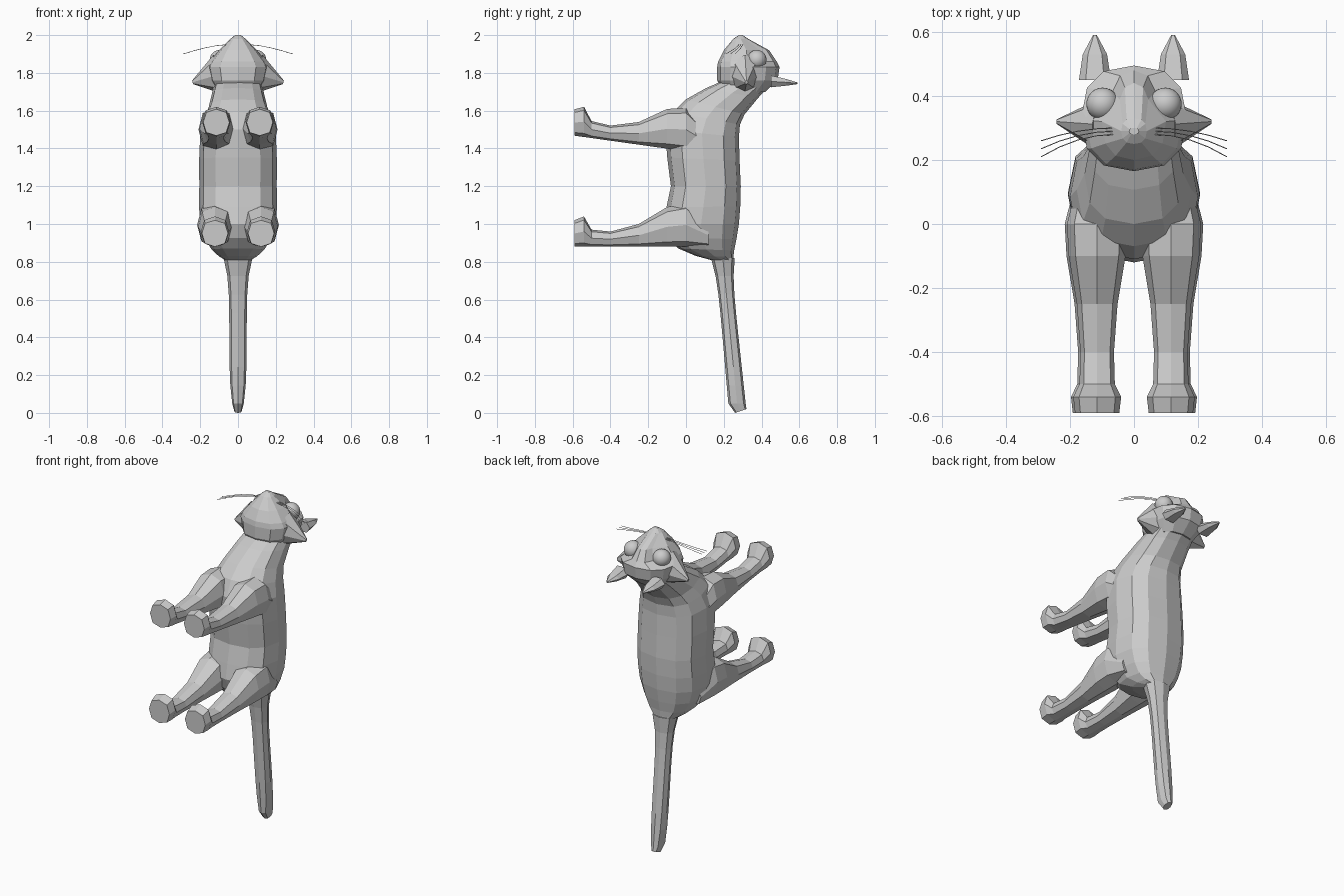
import bpy, bmesh, math
from mathutils import Vector

if "Cube" in bpy.data.objects:
    bpy.data.objects.remove(bpy.data.objects["Cube"])

grey = bpy.data.materials.new("plain grey")
grey.use_nodes = True
grey.diffuse_color = (0.6, 0.6, 0.6, 1)
grey.node_tree.nodes["Principled BSDF"].inputs["Base Color"].default_value = grey.diffuse_color


def signed_power(value, exponent):
    return math.copysign(abs(value) ** exponent, value)


def add_mesh(name, bm):
    bmesh.ops.recalc_face_normals(bm, faces=bm.faces)
    mesh = bpy.data.meshes.new(name)
    bm.to_mesh(mesh)
    bm.free()
    mesh.materials.append(grey)
    part = bpy.data.objects.new(name, mesh)
    bpy.context.collection.objects.link(part)
    return part


def smooth_rings(keys):
    """Add a curved in-between ring halfway along each gap."""
    keys = [Vector(key) for key in keys]
    result = [keys[0]]
    for i, (start, end) in enumerate(zip(keys, keys[1:])):
        before = keys[max(i - 1, 0)]
        after = keys[min(i + 2, len(keys) - 1)]
        result += [((start + end) * 9 - before - after) / 16, end]
    return result


def loft(name, rings, sides, centre=0):
    """Skin boxy rings, each spanning a lower and an upper point with a half width.
    An optional last value narrows the upper half of the ring."""
    bm = bmesh.new()
    loops = []
    for low_y, low_z, high_y, high_z, half_width, *pinch in rings:
        low, high = Vector((centre, low_y, low_z)), Vector((centre, high_y, high_z))
        middle, reach = (low + high) / 2, (high - low) / 2
        loop = []
        for i in range(sides):
            angle = math.tau * i / sides
            up = signed_power(math.sin(angle), 0.8)
            width = half_width * (pinch[0] if pinch and up > 0.2 else 1)
            across = Vector((width * signed_power(math.cos(angle), 0.8), 0, 0))
            loop.append(bm.verts.new(middle + across + reach * up))
        loops.append(loop)
    for near, far in zip(loops, loops[1:]):
        for i in range(sides):
            j = (i + 1) % sides
            bm.faces.new((near[i], near[j], far[j], far[i]))
    bm.faces.new(loops[0])
    bm.faces.new(loops[-1])
    return add_mesh(name, bm)


# Torso and neck, from rump to skull
loft("torso", smooth_rings([
    (.13, .81, .25, .81, .07),
    (-.04, .87, .255, .86, .14),
    (-.12, 1, .28, 1, .2),
    (-.08, 1.2, .29, 1.2, .205),
    (-.11, 1.5, .28, 1.46, .2),
    (0, 1.66, .31, 1.58, .155),
    (.2, 1.76, .45, 1.74, .125)]), 12)

# Tail, flared at the root and blunt at the tip
tail_rings = []
for step in range(9):
    t = step / 8
    z, middle = .82 - .77 * t, .195 + .075 * t
    thick = .038 + .008 * t + .025 * (1 - t) ** 8
    tail_rings.append((middle - thick, z, middle + thick, z,
                       .046 * (1 - t ** 8 / 3) + .03 * (1 - t) ** 8))
tail_rings.append((.26, 0, .32, .02, .02))
loft("tail", tail_rings, 8)

# Head, tapering from the skull to the nose, pinched to a bridge between the eyes
skull = [(1.7, .2, .42, .11, 1), (1.76, .165, .485, .15, 1), (1.83, .165, .495, .165, 1),
         (1.86, .17, .48, .15, .5), (1.92, .2, .44, .1, .5),
         (1.98, .25, .33, .04, 1), (2, .28, .3, .015, 1)]
loft("head", [(low, z, high, z, width, pinch) for z, low, high, width, pinch in skull], 12)

# Leg thickness by height, from inside the body down to the paw
leg_profile = [(.12, .12), (0, .23), (-.1, .21), (-.25, .12), (-.4, .08),
               (-.5, .09), (-.54, .16), (-.59, .14)]
# Ear: height, back, front and half width
ear_profile = [(.45, 1.72, 1.79, .05), (.53, 1.73, 1.77, .038), (.59, 1.74, 1.75, .006)]


def leg(name, heel, slant, centre):
    rings = []
    for y, thick in leg_profile:
        back = heel - slant * y
        rings.append((y, back, y, back + thick, .03 + .28 * thick))
    return loft(name, rings, 8, centre)


def cheek(name, base, tip):
    """Broad cone tapering outwards to a point."""
    base, tip = Vector(base), Vector(tip)
    axis = tip - base
    bm = bmesh.new()
    bmesh.ops.create_cone(bm, cap_ends=True, segments=8, radius1=.11,
                          radius2=.01, depth=axis.length)
    part = add_mesh(name, bm)
    part.location = (base + tip) / 2
    part.rotation_euler = axis.to_track_quat("Z", "Y").to_euler()
    part.scale = (.8, 1, 1)
    return part


for side, m in (("left", 1), ("right", -1)):
    leg(side + "_front_leg", 1.385, .14, m * .115)
    leg(side + "_rear_leg", .88, 0, m * .122)
    loft(side + "_ear", [(y, back, y, front, width) for y, back, front, width in ear_profile],
         6, m * .122)
    cheek(side + "_cheek", (m * .1, .31, 1.79), (m * .24, .32, 1.75))

    # Round eye
    bpy.ops.mesh.primitive_uv_sphere_add(segments=24, ring_count=16, radius=.051,
                                         location=(m * .098, .375, 1.87))
    eye = bpy.context.object
    eye.name = side + "_eye"
    eye.data.materials.append(grey)
    bpy.ops.object.shade_smooth()

    # Drooping whiskers
    for row in range(3):
        curve = bpy.data.curves.new(f"{side}_whisker_{row}", "CURVE")
        curve.dimensions = "3D"
        curve.bevel_depth = .0015
        curve.bevel_resolution = 0
        spline = curve.splines.new("POLY")
        spline.points.add(4)
        for i, point in enumerate(spline.points):
            t = i / 4
            point.co = (m * (.06 + .23 * t), .3 - .01 * row - (.04 + .015 * row) * t * t,
                        1.95 - .05 * t ** 1.5, 1)
        curve.materials.append(grey)
        whisker = bpy.data.objects.new(curve.name, curve)
        bpy.context.collection.objects.link(whisker)
